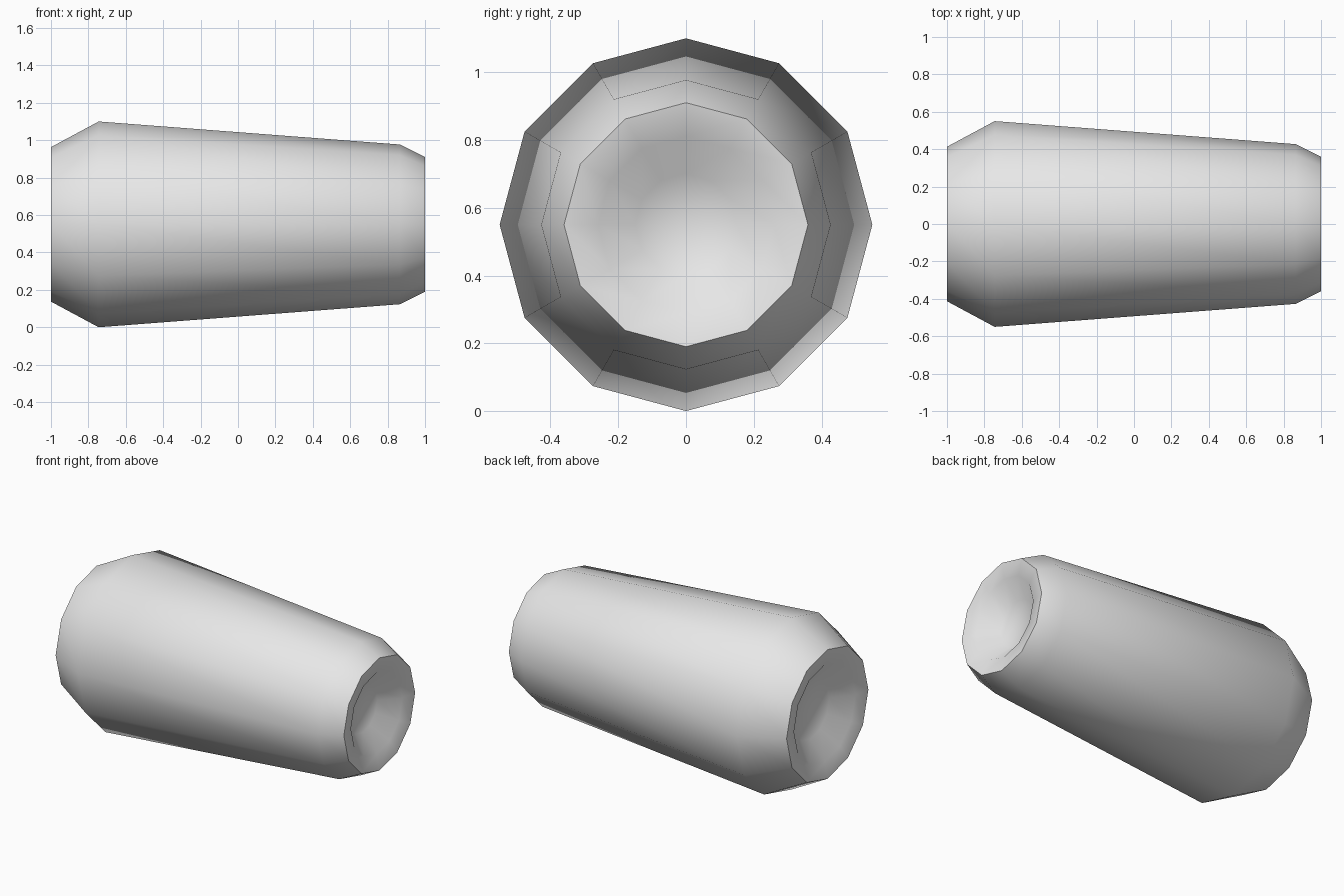
import bpy, bmesh, math

cube = bpy.data.objects.get("Cube")
if cube:
    bpy.data.objects.remove(cube)

SIDES = 12
AXIS_HEIGHT = 0.55

grey = bpy.data.materials.new("light_grey")
grey.use_nodes = True
colour = (0.8, 0.8, 0.8, 1)
grey.diffuse_color = colour
grey.node_tree.nodes["Principled BSDF"].inputs["Base Color"].default_value = colour

# Profile as (x, radius): left dish, chamfer, tapered wall, chamfer, right dish
profile = [(-0.88, 0.19), (-0.98, 0.31), (-1, 0.413), (-0.745, 0.55),
           (0.865, 0.427), (1, 0.36), (0.98, 0.26), (0.88, 0.15)]

bm = bmesh.new()


def ring(x, radius):
    angles = [math.tau * i / SIDES for i in range(SIDES)]
    return [bm.verts.new((x, radius * math.cos(a), AXIS_HEIGHT + radius * math.sin(a)))
            for a in angles]


# Tapered barrel with recessed ends
rings = [ring(x, r) for x, r in profile]
for a, b in zip(rings, rings[1:]):
    for i in range(SIDES):
        j = (i + 1) % SIDES
        bm.faces.new((a[i], a[j], b[j], b[i]))

# Dish floors, as fans around the axis
for loop, (x, _) in ((rings[0], profile[0]), (rings[-1], profile[-1])):
    centre = bm.verts.new((x, 0, AXIS_HEIGHT))
    for i in range(SIDES):
        bm.faces.new((loop[i], loop[(i + 1) % SIDES], centre))

bmesh.ops.recalc_face_normals(bm, faces=bm.faces)
mesh = bpy.data.meshes.new("tapered_barrel")
bm.to_mesh(mesh)
bm.free()
mesh.materials.append(grey)

barrel = bpy.data.objects.new("tapered_barrel", mesh)
bpy.context.collection.objects.link(barrel)
bpy.ops.object.select_all(action="DESELECT")
barrel.select_set(True)
bpy.context.view_layer.objects.active = barrel
bpy.ops.object.shade_smooth_by_angle(angle=math.radians(55))
